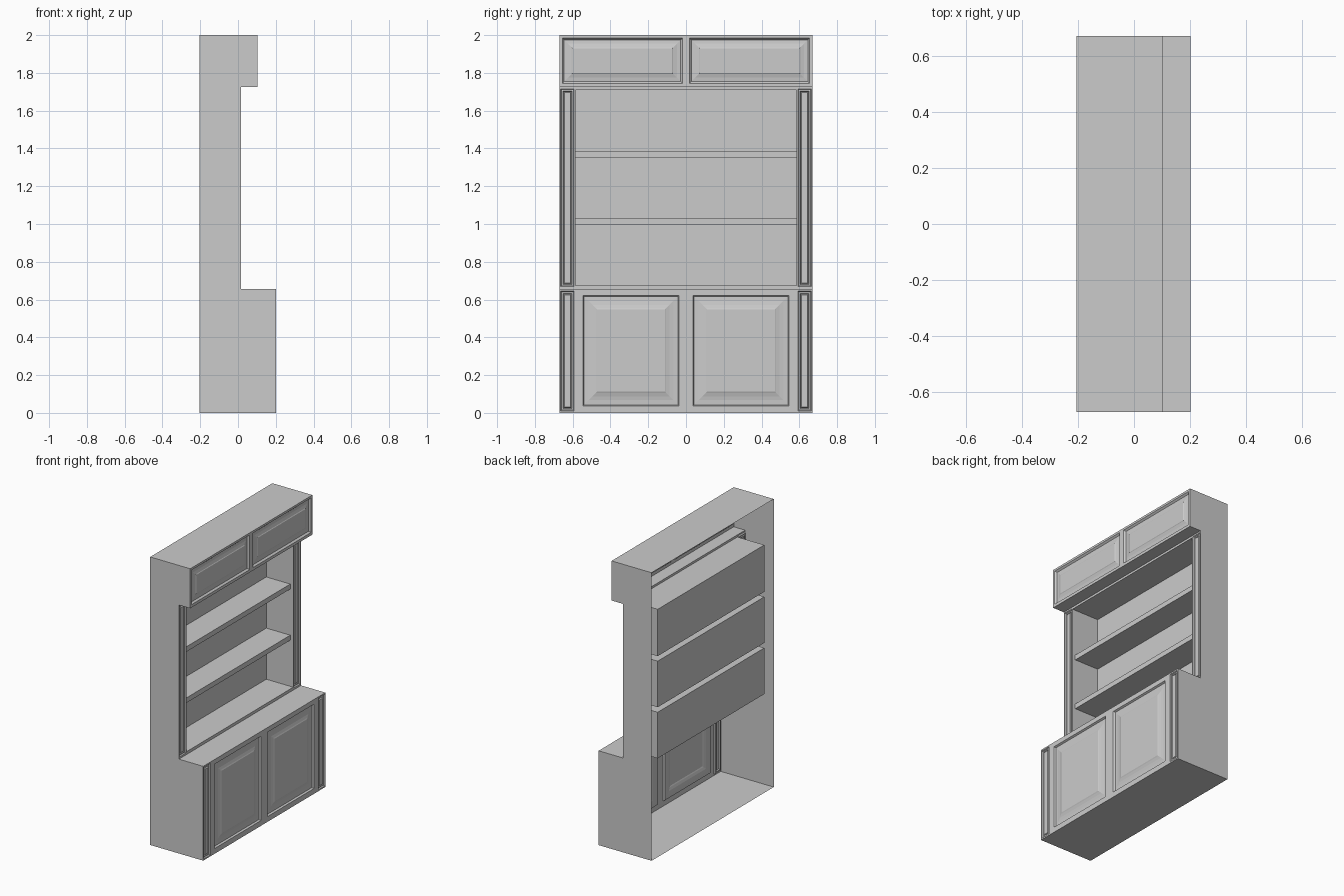
import bpy, bmesh
from mathutils import Vector

if "Cube" in bpy.data.objects:
    bpy.data.objects.remove(bpy.data.objects["Cube"])

W = 0.67                      # half width
BACK, HUTCH, HEAD, BASE = -0.205, 0.015, 0.102, 0.202   # depths along x
Z_BASE, Z_HEAD, TOP = 0.655, 1.725, 2.0
OPEN_Y, OPEN_Z0, OPEN_Z1 = 0.585, 0.675, 1.71


def face(bm, pts, direction):
    """Add one flat face whose normal points along direction."""
    f = bm.faces.new([bm.verts.new(p) for p in pts])
    f.normal_update()
    if f.normal.dot(Vector(direction)) < 0:
        f.normal_flip()
    return f


def finish(bm, name):
    bmesh.ops.remove_doubles(bm, verts=bm.verts, dist=1e-5)
    me = bpy.data.meshes.new(name)
    bm.to_mesh(me)
    bm.free()
    ob = bpy.data.objects.new(name, me)
    bpy.context.collection.objects.link(ob)
    return ob


def sheet(bm, x, y0, y1, z0, z1):
    face(bm, [(x, y0, z0), (x, y1, z0), (x, y1, z1), (x, y0, z1)], (1, 0, 0))


def panel(bm, x, rect, profile):
    """Moulded panel: nested rectangles following (inset, depth) steps."""
    y0, y1, z0, z1 = rect
    rings = [[(x + d, y0 + i, z0 + i), (x + d, y1 - i, z0 + i),
              (x + d, y1 - i, z1 - i), (x + d, y0 + i, z1 - i)] for i, d in profile]
    for a, b in zip(rings, rings[1:]):
        for k in range(4):
            n = (k + 1) % 4
            face(bm, [a[k], a[n], b[n], b[k]], (1, 0, 0))
    face(bm, rings[-1], (1, 0, 0))


def front(name, x, z0, z1, panels, opening=None):
    """Front sheet with rectangular holes, each filled by a moulded panel."""
    bm = bmesh.new()
    holes = [r for r, _ in panels] + ([opening] if opening else [])
    ys = sorted({-W, W} | {v for r in holes for v in r[:2]})
    zs = sorted({z0, z1} | {v for r in holes for v in r[2:]})
    for ya, yb in zip(ys, ys[1:]):
        for za, zb in zip(zs, zs[1:]):
            cy, cz = (ya + yb) / 2, (za + zb) / 2
            if not any(r[0] < cy < r[1] and r[2] < cz < r[3] for r in holes):
                sheet(bm, x, ya, yb, za, zb)
    for rect, profile in panels:
        panel(bm, x, rect, profile)
    return finish(bm, name)


def pair(y0, y1, z0, z1, profile):
    """Same panel on both sides of the centre line."""
    return [((y0, y1, z0, z1), profile), ((-y1, -y0, z0, z1), profile)]


DOOR = [(0, 0), (0.006, -0.012), (0.03, -0.011), (0.05, -0.008), (0.068, -0.003), (0.075, 0)]
DRAWER = [(0, 0), (0.01, -0.012), (0.03, -0.01), (0.05, -0.005), (0.055, -0.002)]
PILASTER = [(0, 0), (0.004, -0.008), (0.012, -0.006), (0.016, -0.012), (0.02, -0.004)]

# moulded fronts
front("base_front", BASE, 0, Z_BASE,
      pair(0.037, 0.545, 0.037, 0.622, DOOR) + pair(0.592, 0.664, 0.01, 0.645, PILASTER))
front("header_front", HEAD, Z_HEAD, TOP, pair(0.018, 0.655, 1.745, 1.985, DRAWER))
front("hutch_front", HUTCH, Z_BASE, Z_HEAD, pair(0.592, 0.664, 0.668, 1.715, PILASTER),
      (-OPEN_Y, OPEN_Y, OPEN_Z0, OPEN_Z1))

# carcass: side cheeks, floor, ledge, header underside, top (back is open)
bm = bmesh.new()
outline = [(BACK, 0), (BASE, 0), (BASE, Z_BASE), (HUTCH, Z_BASE),
           (HUTCH, Z_HEAD), (HEAD, Z_HEAD), (HEAD, TOP), (BACK, TOP)]
for s in (-1, 1):
    face(bm, [(x, s * W, z) for x, z in outline], (0, s, 0))
for x0, x1, z, up in ((BACK, BASE, 0, -1), (HUTCH, BASE, Z_BASE, 1),
                      (HUTCH, HEAD, Z_HEAD, -1), (BACK, HEAD, TOP, 1)):
    face(bm, [(x0, -W, z), (x1, -W, z), (x1, W, z), (x0, W, z)], (0, 0, up))
finish(bm, "carcass")

# shelf bays: three boxes open to the front, shelf edges between them
bm = bmesh.new()
bx, sx = -0.192, -0.008
bays = [(OPEN_Z0, 0.995), (1.03, 1.35), (1.385, OPEN_Z1)]


def lining(x0, x1, z0, z1, sides=True, floor=True, ceiling=True):
    Y = OPEN_Y
    for s in (-1, 1):
        face(bm, [(x0, s * Y, z0), (x1, s * Y, z0), (x1, s * Y, z1), (x0, s * Y, z1)], (0, -s, 0))
    for z, up, on in ((z0, 1, floor), (z1, -1, ceiling)):
        if on:
            face(bm, [(x0, -Y, z), (x1, -Y, z), (x1, Y, z), (x0, Y, z)], (0, 0, up))


for z0, z1 in bays:
    lining(bx, sx, z0, z1)
    sheet(bm, bx, -OPEN_Y, OPEN_Y, z0, z1)
for (_, z0), (z1, _) in zip(bays, bays[1:]):
    sheet(bm, sx, -OPEN_Y, OPEN_Y, z0, z1)
lining(sx, HUTCH, OPEN_Z0, OPEN_Z1)
finish(bm, "shelf_bays")
